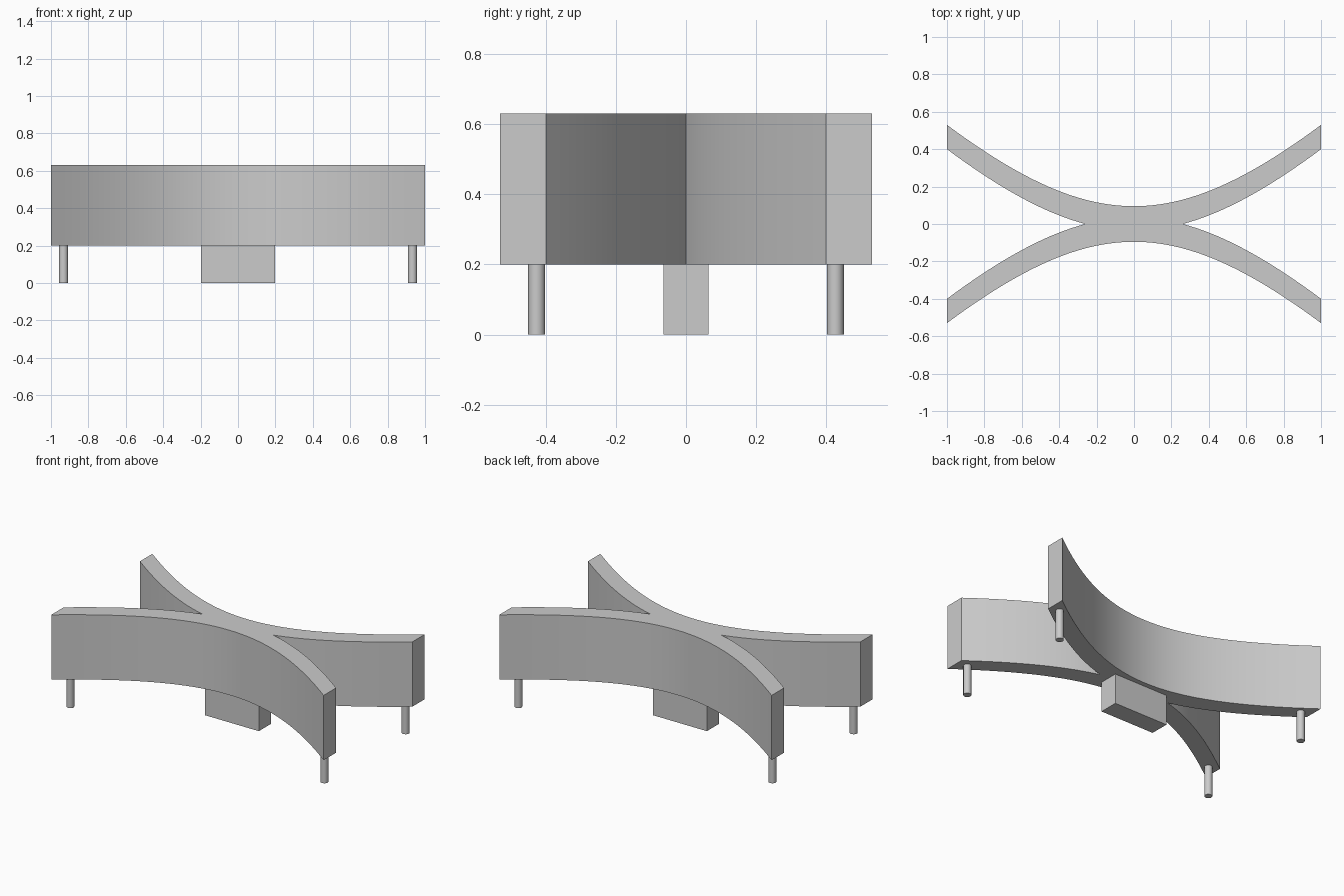
import bpy, bmesh, math

cube = bpy.data.objects.get("Cube")
if cube:
    bpy.data.objects.remove(cube, do_unlink=True)

grey = bpy.data.materials.new("light grey")
grey.use_nodes = True
grey.diffuse_color = (0.6, 0.6, 0.6, 1)
grey.node_tree.nodes["Principled BSDF"].inputs["Base Color"].default_value = (0.6, 0.6, 0.6, 1)

SEAT_BOTTOM, SEAT_TOP = 0.2, 0.63
THICK = 0.13
CUSP = 0.26   # where the two arms part


def outer(x):
    """Hyperbolic sweep of an arm's outer face."""
    return 0.095 + 1.05 * (math.sqrt(1 + x * x) - 1)


def inner(x):
    return max(0, outer(x) - THICK)


def finish(obj, name, smooth=True):
    obj.name = name
    obj.data.materials.clear()
    obj.data.materials.append(grey)
    if smooth:
        bpy.ops.object.select_all(action="DESELECT")
        obj.select_set(True)
        bpy.context.view_layer.objects.active = obj
        bpy.ops.object.shade_smooth_by_angle(angle=math.radians(30))


def span(a, b, n):
    return [a + (b - a) * i / n for i in range(n + 1)]


# Crossed bench body: one outline of four sweeping arms, extruded upward
upper = [(x, outer(x)) for x in span(-1, 1, 40)]
fork = [(x, inner(x)) for x in span(1, CUSP, 20)]
fork[-1] = (CUSP, 0)
right_fork = fork + [(x, -y) for x, y in reversed(fork[:-1])]
lower = [(-x, -y) for x, y in upper]
left_fork = [(-x, -y) for x, y in right_fork]
outline = upper + right_fork + lower + left_fork

bm = bmesh.new()
base = bm.faces.new([bm.verts.new((x, y, SEAT_BOTTOM)) for x, y in outline])
top = bmesh.ops.extrude_face_region(bm, geom=[base], use_keep_orig=True)["geom"]
bmesh.ops.translate(bm, vec=(0, 0, SEAT_TOP - SEAT_BOTTOM),
                    verts=[g for g in top if isinstance(g, bmesh.types.BMVert)])
bmesh.ops.recalc_face_normals(bm, faces=bm.faces)
mesh = bpy.data.meshes.new("bench_body")
bm.to_mesh(mesh)
bm.free()
body = bpy.data.objects.new("bench_body", mesh)
bpy.context.collection.objects.link(body)
finish(body, "bench_body")

# Central support block
bpy.ops.mesh.primitive_cube_add(size=1, location=(0, 0, SEAT_BOTTOM / 2))
block = bpy.context.object
for v in block.data.vertices:
    v.co.x *= 0.395
    v.co.y *= 0.127
    v.co.z *= SEAT_BOTTOM
finish(block, "centre_block", smooth=False)

# Round leg under the tip of each arm
for sx, side in ((1, "left"), (-1, "right")):
    for sy, end in ((-1, "front"), (1, "back")):
        bpy.ops.mesh.primitive_cylinder_add(
            vertices=24, radius=0.024, depth=SEAT_BOTTOM,
            location=(sx * 0.933, sy * 0.426, SEAT_BOTTOM / 2))
        finish(bpy.context.object, f"{end}_{side}_leg")
